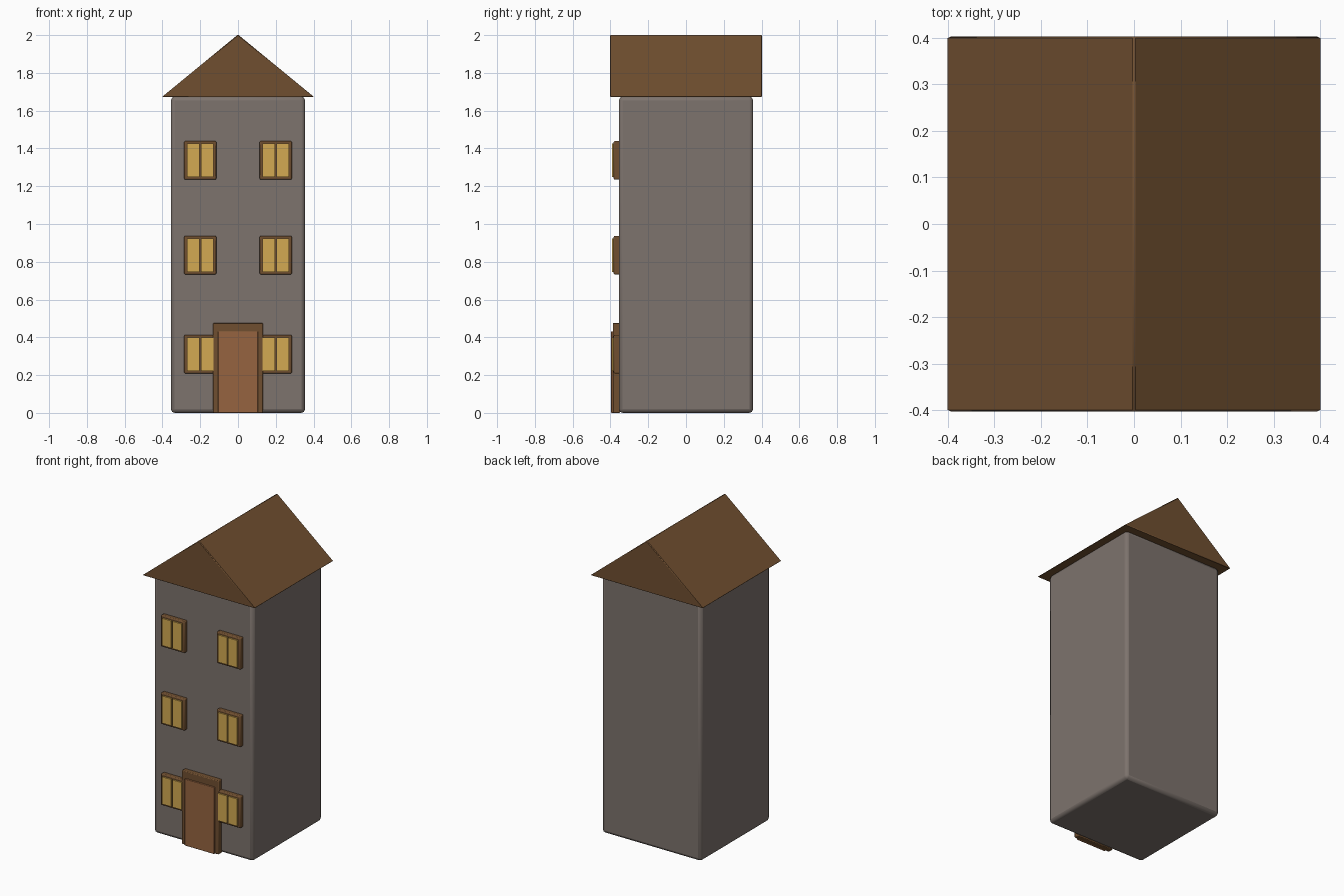
import bpy, bmesh, math

if "Cube" in bpy.data.objects:
    bpy.data.objects.remove(bpy.data.objects["Cube"])


def material(name, rgb):
    lin = [(c / 255 / 12.92) if c < 11 else ((c / 255 + 0.055) / 1.055) ** 2.4 for c in rgb]
    m = bpy.data.materials.new(name)
    m.diffuse_color = (*lin, 1)
    m.use_nodes = True
    m.node_tree.nodes["Principled BSDF"].inputs["Base Color"].default_value = m.diffuse_color
    return m


STONE = material("grey stone", (125, 115, 109))
WOOD = material("dark brown wood", (112, 79, 48))
DOOR = material("reddish brown door", (150, 100, 64))
GLASS = material("warm yellow glass", (212, 170, 82))


def finish(name, bm, mat, bevel, segments=2):
    mesh = bpy.data.meshes.new(name)
    bmesh.ops.recalc_face_normals(bm, faces=bm.faces)
    bm.to_mesh(mesh)
    bm.free()
    ob = bpy.data.objects.new(name, mesh)
    bpy.context.collection.objects.link(ob)
    mesh.materials.append(mat)
    if bevel:
        mod = ob.modifiers.new("soft edges", 'BEVEL')
        mod.width, mod.segments = bevel, segments
        mod.limit_method = 'ANGLE'
        mod.angle_limit = math.radians(30)
    bpy.ops.object.select_all(action='DESELECT')
    ob.select_set(True)
    bpy.context.view_layer.objects.active = ob
    bpy.ops.object.shade_smooth_by_angle(angle=math.radians(50))
    return ob


def box(name, x, y, z, mat, bevel=0.0):
    """Box from (min, max) ranges."""
    bm = bmesh.new()
    bmesh.ops.create_cube(bm, size=1)
    for v in bm.verts:
        v.co = [r[0] if c < 0 else r[1] for c, r in zip(v.co, (x, y, z))]
    return finish(name, bm, mat, bevel)


# Tower body
box("walls", (-0.355, 0.355), (-0.355, 0.355), (0, 1.675), STONE, 0.02)

# Gabled roof: triangle swept from front to back
bm = bmesh.new()
tri = bm.faces.new([bm.verts.new((x, -0.403, z)) for x, z in ((-0.403, 1.672), (0.403, 1.672), (0, 2.003))])
swept = bmesh.ops.extrude_face_region(bm, geom=[tri])
bmesh.ops.translate(bm, vec=(0, 0.806, 0),
                    verts=[g for g in swept["geom"] if isinstance(g, bmesh.types.BMVert)])
finish("roof", bm, WOOD, 0.004, 1)

# Windows: frame with two panes, three floors, both sides
for floor, z in enumerate((0.311, 0.835, 1.337), 1):
    for side, x in (("left", -0.2), ("right", 0.2)):
        box(f"window_frame_{side}_{floor}", (x - 0.085, x + 0.085), (-0.383, -0.35),
            (z - 0.102, z + 0.102), WOOD, 0.006)
        for half, s in (("a", -1), ("b", 1)):
            a, b = sorted((x + s * 0.004, x + s * 0.069))
            box(f"window_pane_{side}_{floor}_{half}", (a, b), (-0.392, -0.383),
                (z - 0.088, z + 0.088), GLASS)

# Door and its surround
box("door_frame", (-0.132, 0.132), (-0.387, -0.35), (0, 0.477), WOOD, 0.005)
box("door", (-0.106, 0.106), (-0.396, -0.38), (0, 0.432), DOOR, 0.003)
